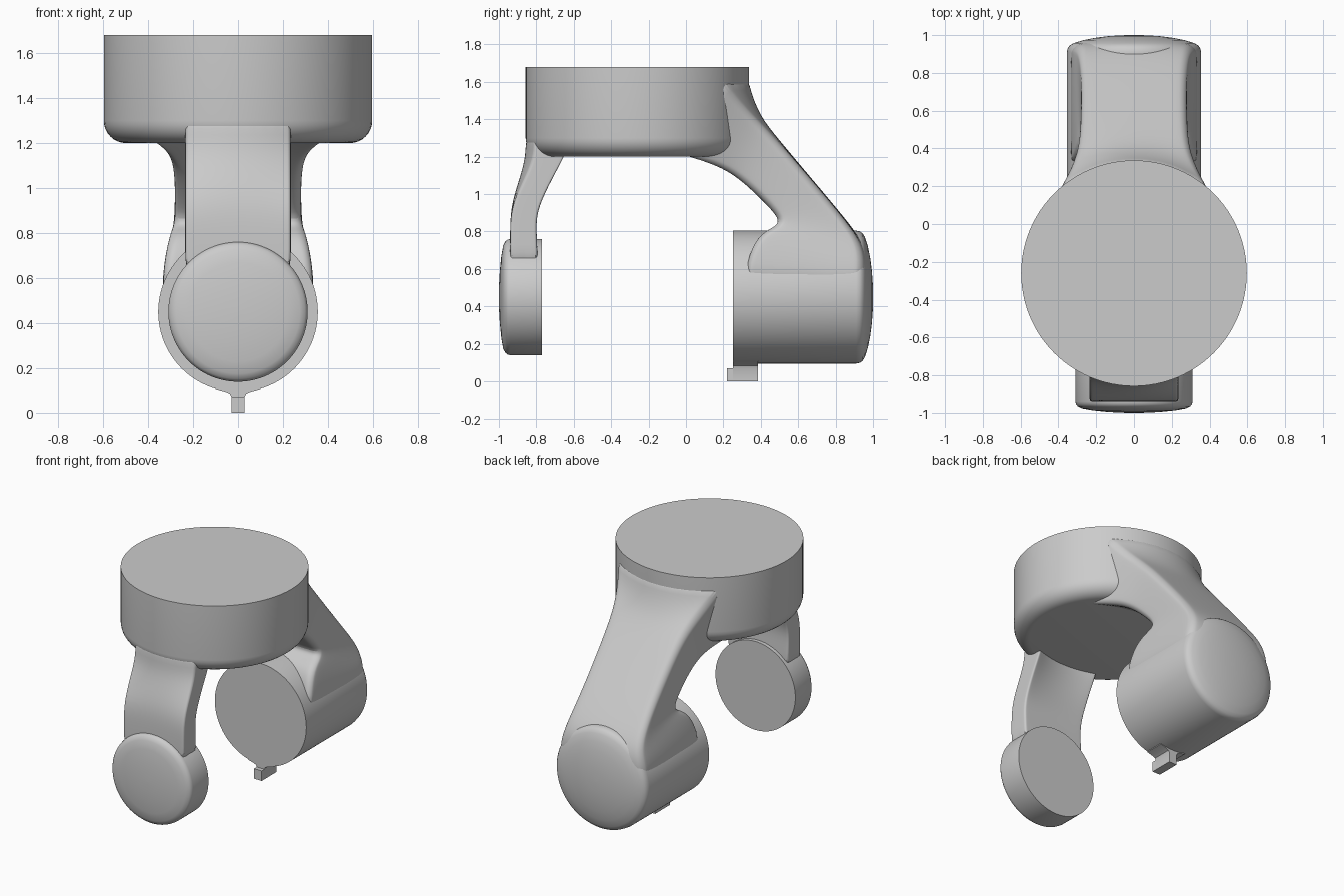
import bpy, bmesh
from math import sin, cos, pi, sqrt, radians

if "Cube" in bpy.data.objects:
    bpy.data.objects.remove(bpy.data.objects["Cube"])

DRUM_Y, DRUM_R = -0.26, 0.597


def finish(name, bm, angle=40):
    bmesh.ops.remove_doubles(bm, verts=bm.verts, dist=1e-5)
    bmesh.ops.recalc_face_normals(bm, faces=bm.faces)
    me = bpy.data.meshes.new(name)
    bm.to_mesh(me)
    bm.free()
    ob = bpy.data.objects.new(name, me)
    bpy.context.collection.objects.link(ob)
    bpy.ops.object.select_all(action='DESELECT')
    ob.select_set(True)
    bpy.context.view_layer.objects.active = ob
    bpy.ops.object.shade_smooth_by_angle(angle=radians(angle))
    return ob


def skin(bm, loops):
    """Bridge equal-length closed loops and cap both ends."""
    rings = [[bm.verts.new(p) for p in loop] for loop in loops]
    n = len(rings[0])
    for a, b in zip(rings, rings[1:]):
        for k in range(n):
            bm.faces.new((a[k], a[(k + 1) % n], b[(k + 1) % n], b[k]))
    bm.faces.new(rings[0])
    bm.faces.new(rings[-1])


def lathe(name, profile, place, segs=96):
    """Turn (radius, height) points; place maps (u, v, height) to 3D."""
    bm = bmesh.new()
    skin(bm, [[place(r * cos(2 * pi * k / segs), r * sin(2 * pi * k / segs), h)
               for k in range(segs)] for r, h in profile])
    return finish(name, bm)


def arm_section(oy, oz, iy, iz, w, wrap, r):
    """Rounded rectangle from outer to inner point, wrapped to the drum's curve."""
    d = sqrt((iy - oy) ** 2 + (iz - oz) ** 2)
    side = 1 if oy > DRUM_Y else -1
    flat = [(w - r) * (k / 4 - 1) for k in range(1, 8)]
    arc = [k * pi / 8 for k in range(5)]
    pts = [(x, 0) for x in flat]
    pts += [(w - r + r * sin(a), r - r * cos(a)) for a in arc]
    pts += [(w - r + r * cos(a), d - r + r * sin(a)) for a in arc]
    pts += [(-x, d) for x in flat]
    pts += [(-w + r - r * sin(a), d - r + r * cos(a)) for a in arc]
    pts += [(-w + r - r * cos(a), r - r * sin(a)) for a in arc]
    loop = []
    for x, t in pts:
        sag = DRUM_R - sqrt(DRUM_R ** 2 - x * x)
        loop.append((x, oy + (iy - oy) * t / d - side * wrap * sag,
                     oz + (iz - oz) * t / d))
    return loop


def arm(name, sections):
    bm = bmesh.new()
    skin(bm, [arm_section(*s) for s in sections])
    ob = finish(name, bm, 60)
    sub = ob.modifiers.new("smooth", 'SUBSURF')
    sub.levels = sub.render_levels = 2
    return ob


def along_y(u, v, h):
    return (u, h, 0.45 + v)


# top drum with rounded lower edge
edge = [(0.497 + 0.1 * sin(k * pi / 16), 1.3 - 0.1 * cos(k * pi / 16)) for k in range(9)]
lathe("top_drum", [(0.002, 1.2)] + edge + [(DRUM_R, 1.68), (0.002, 1.68)],
      lambda u, v, h: (u, DRUM_Y + v, h))

# rear barrel with domed back
lathe("rear_barrel", [(0.002, 0.25), (0.355, 0.25), (0.355, 0.91), (0.351, 0.93),
                      (0.34, 0.945), (0.32, 0.957), (0.27, 0.973), (0.21, 0.985),
                      (0.14, 0.994), (0.07, 0.999), (0.002, 1.0)], along_y)

# front disc with domed front
lathe("front_disc", [(0.002, -0.77), (0.31, -0.77), (0.31, -0.94), (0.307, -0.953),
                     (0.298, -0.965), (0.275, -0.977), (0.22, -0.987),
                     (0.14, -0.995), (0.07, -0.999), (0.002, -1.0)], along_y)

# rear arm: outer y z, inner y z, half width, wrap, corner radius
arm("rear_arm", [
    (0.33, 1.66, 0.05, 1.23, 0.42, 1.0, 0.03),
    (0.343, 1.56, 0.14, 1.195, 0.38, 0.95, 0.04),
    (0.395, 1.42, 0.23, 1.14, 0.315, 0.5, 0.05),
    (0.48, 1.31, 0.32, 1.06, 0.285, 0.15, 0.05),
    (0.70, 1.05, 0.46, 0.92, 0.28, 0.1, 0.05),
    (0.83, 0.895, 0.505, 0.86, 0.282, 0.1, 0.05),
    (0.925, 0.775, 0.485, 0.825, 0.292, 0.15, 0.05),
    (0.968, 0.69, 0.40, 0.785, 0.31, 0.25, 0.05),
    (0.988, 0.60, 0.35, 0.64, 0.336, 0.4, 0.05),
    (0.985, 0.45, 0.35, 0.45, 0.34, 0.5, 0.05)])

# front arm
arm("front_arm", [
    (-0.853, 1.36, -0.66, 1.32, 0.235, 1.0, 0.015),
    (-0.857, 1.23, -0.69, 1.205, 0.235, 1.0, 0.015),
    (-0.87, 1.14, -0.73, 1.12, 0.235, 0.8, 0.015),
    (-0.925, 0.98, -0.785, 0.96, 0.235, 0.2, 0.015),
    (-0.94, 0.87, -0.803, 0.86, 0.235, 0.0, 0.015),
    (-0.94, 0.74, -0.795, 0.74, 0.235, 0.0, 0.015),
    (-0.94, 0.55, -0.79, 0.55, 0.235, 0.0, 0.015)])

# small locating tab under the barrel, flared where it joins
half = [(0.03, 0.0), (0.03, 0.07), (0.036, 0.083), (0.052, 0.091), (0.1, 0.104), (0.1, 0.14)]
outline = half + [(-x, z) for x, z in reversed(half)]
bm = bmesh.new()
skin(bm, [[(x, y, z) for x, z in outline] for y in (0.251, 0.385)])
finish("tab_root", bm, 30)
bm = bmesh.new()
skin(bm, [[(x, y, z) for x, z in ((-0.03, 0), (0.03, 0), (0.03, 0.07), (-0.03, 0.07))]
          for y in (0.22, 0.30)])
finish("tab_lip", bm, 30)
